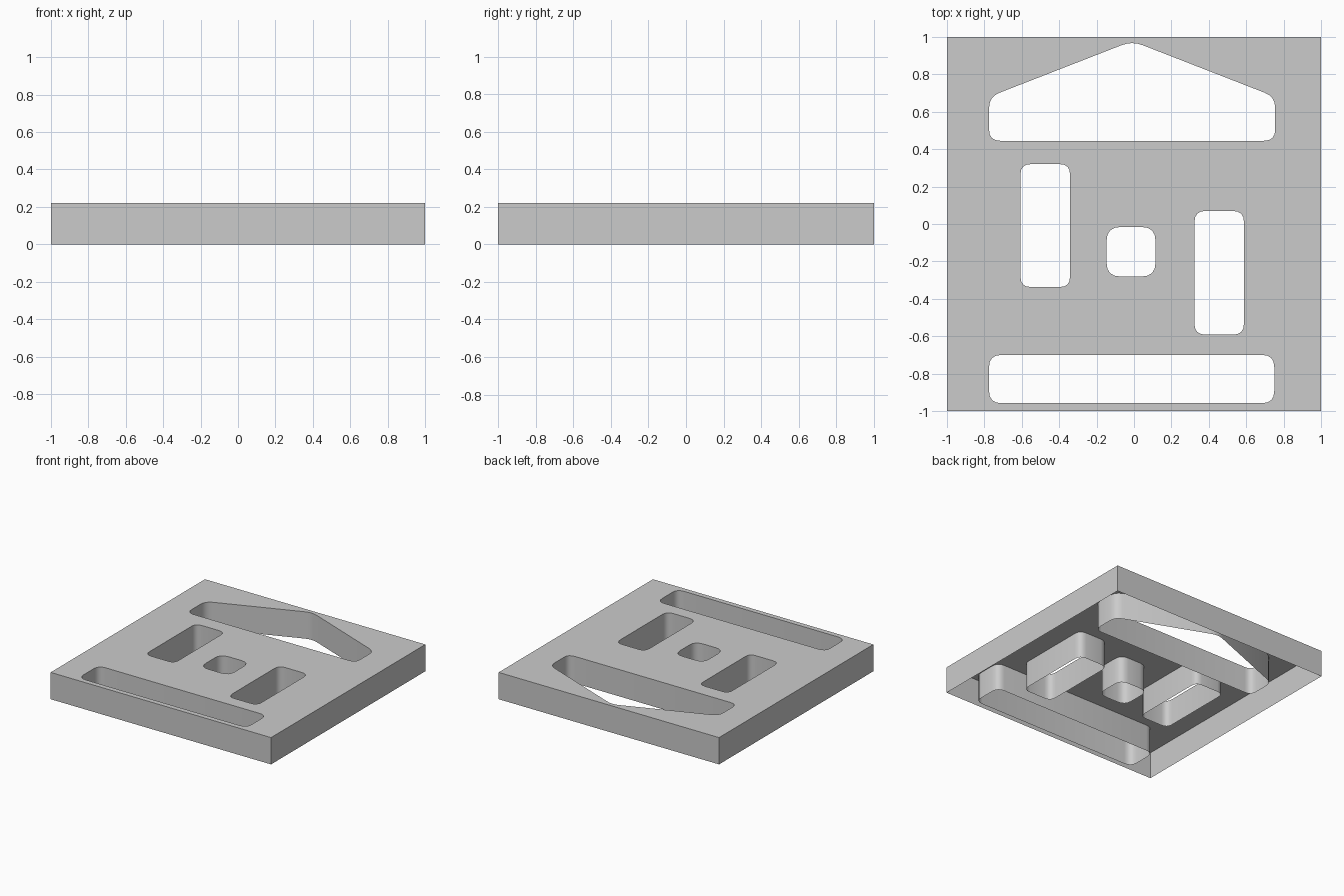
import bpy, bmesh
from mathutils import Vector

if "Cube" in bpy.data.objects:
    bpy.data.objects.remove(bpy.data.objects["Cube"])

HEIGHT = 0.22


def rect(x0, x1, y0, y1):
    return [(x0, y0), (x1, y0), (x1, y1), (x0, y1)]


def rounded(points, cut, steps=4):
    """Replace each corner of a polygon by a short curve starting `cut` away."""
    pts = [Vector(p) for p in points]
    out = []
    for i, p in enumerate(pts):
        a = p + (pts[i - 1] - p).normalized() * cut
        b = p + (pts[(i + 1) % len(pts)] - p).normalized() * cut
        for k in range(steps + 1):
            t = k / steps
            out.append(a * (1 - t) ** 2 + p * 2 * t * (1 - t) + b * t ** 2)
    return out


def add_loop(bm, points):
    verts = [bm.verts.new((p[0], p[1], HEIGHT)) for p in points]
    return [bm.edges.new((v, verts[(i + 1) % len(verts)]))
            for i, v in enumerate(verts)]


# Openings: roof-shaped slot, two upright slots, centre hole, long slot
roof = [(-0.775, 0.445), (0.755, 0.445), (0.755, 0.68),
        (-0.01, 0.978), (-0.775, 0.68)]
openings = [
    rounded(roof, 0.06),
    rounded(rect(-0.607, -0.342, -0.337, 0.32), 0.055),
    rounded(rect(-0.147, 0.115, -0.281, -0.016), 0.075),
    rounded(rect(0.323, 0.588, -0.592, 0.07), 0.06),
    rounded(rect(-0.775, 0.75, -0.958, -0.70), 0.065),
]

# Top sheet with openings
bm = bmesh.new()
rim = add_loop(bm, rect(-1, 1, -1, 1))
for loop in openings:
    rim += add_loop(bm, loop)
bmesh.ops.triangle_fill(bm, edges=rim, use_beauty=True, normal=(0, 0, 1))
top_faces = list(bm.faces)

# Outer skirt and opening walls, open underneath
skirt = bmesh.ops.extrude_edge_only(bm, edges=rim)
bmesh.ops.translate(bm, vec=(0, 0, -HEIGHT),
                    verts=[g for g in skirt["geom"]
                           if isinstance(g, bmesh.types.BMVert)])
bmesh.ops.recalc_face_normals(bm, faces=bm.faces)
bm.normal_update()
if top_faces[0].normal.z < 0:
    bmesh.ops.reverse_faces(bm, faces=bm.faces)

mesh = bpy.data.meshes.new("slotted_plate")
bm.to_mesh(mesh)
bm.free()
plate = bpy.data.objects.new("slotted_plate", mesh)
bpy.context.collection.objects.link(plate)

# Smooth rounded corners, crisp edges
bpy.context.view_layer.objects.active = plate
plate.select_set(True)
bpy.ops.object.shade_smooth_by_angle()
